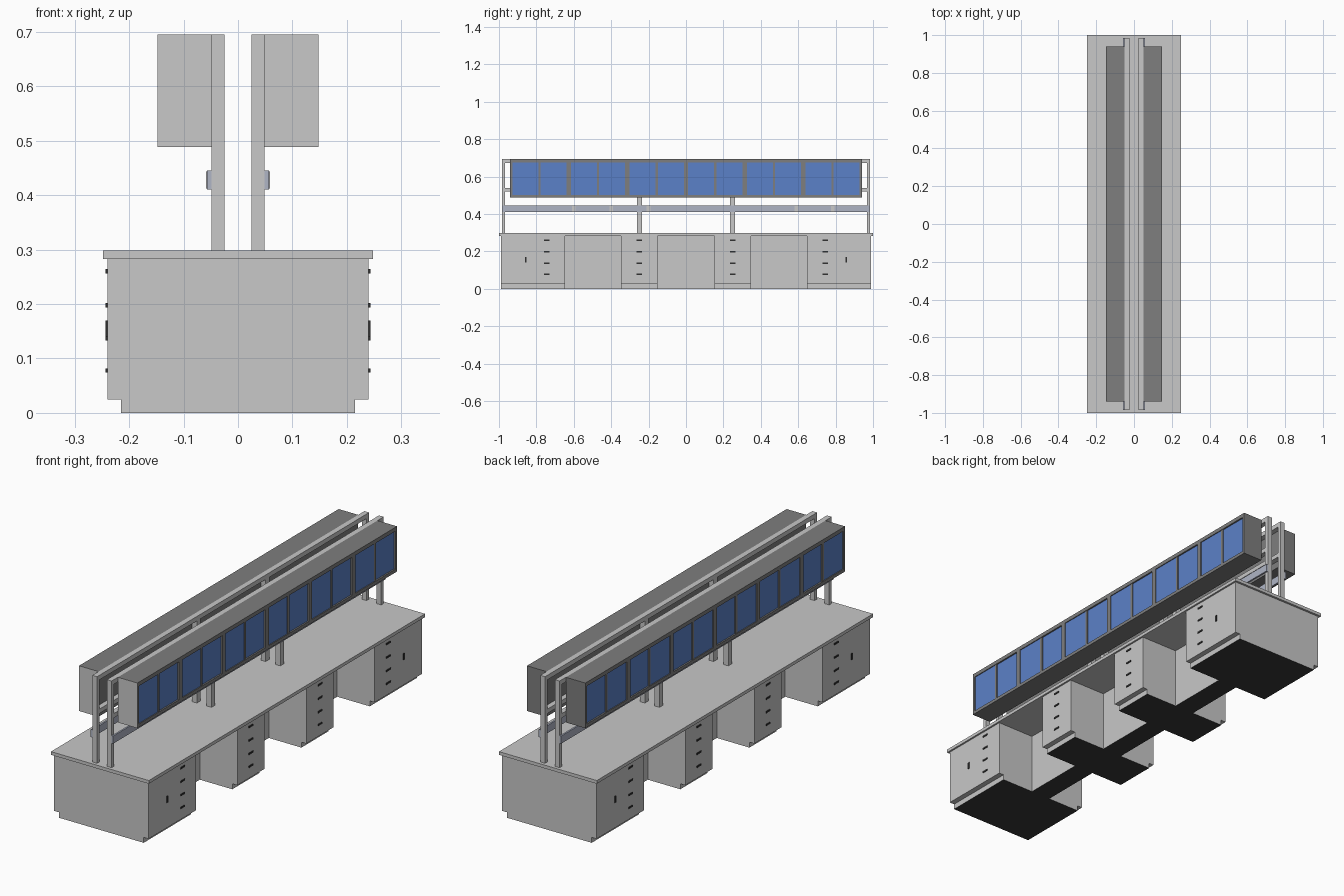
import bpy
import bmesh

cube = bpy.data.objects.get("Cube")
if cube:
    bpy.data.objects.remove(cube, do_unlink=True)


def material(name, color):
    m = bpy.data.materials.new(name)
    m.use_nodes = True
    m.diffuse_color = (*color, 1)
    bsdf = next(n for n in m.node_tree.nodes if n.type == 'BSDF_PRINCIPLED')
    bsdf.inputs["Base Color"].default_value = (*color, 1)
    return m


light = material("light grey laminate", (0.58, 0.58, 0.58))
grey = material("cabinet grey", (0.21, 0.21, 0.21))
blue = material("blue glass", (0.105, 0.22, 0.58))
trunk = material("bluish trunking", (0.43, 0.46, 0.56))
black = material("dark base", (0.04, 0.04, 0.04))
handle = material("dark handle", (0.03, 0.03, 0.03))


def add_object(name, bm, mats, mirror):
    bmesh.ops.recalc_face_normals(bm, faces=bm.faces)
    mesh = bpy.data.meshes.new(name)
    bm.to_mesh(mesh)
    bm.free()
    for m in mats:
        mesh.materials.append(m)
    ob = bpy.data.objects.new(name, mesh)
    bpy.context.collection.objects.link(ob)
    if mirror:
        ob.modifiers.new("Mirror", 'MIRROR')
    return ob


def box(name, x, y, z, mat, mirror=True):
    """Box from (low, high) pairs, mirrored to the other bench side."""
    bm = bmesh.new()
    bmesh.ops.create_cube(bm, size=1)
    for v in bm.verts:
        v.co = [lo + (c + 0.5) * (hi - lo) for c, (lo, hi) in zip(v.co, (x, y, z))]
    return add_object(name, bm, [mat], mirror)


def paint(ob, mat, rule):
    """Give a second material to the faces that meet a rule."""
    ob.data.materials.append(mat)
    for p in ob.data.polygons:
        if rule(p):
            p.material_index = 1


def is_floor(p):
    return p.normal.z < -0.5 and p.center.z < 0.01


# Worktop
TOP_Z, UNDER_Z = 0.298, 0.283
box("worktop", (-0.248, 0.248), (-1, 1), (UNDER_Z, TOP_Z), light, False)

# Pedestals: toe-kick profile extruded along the bench
W, TOE, KICK = 0.24, 0.215, 0.025
half = [(TOE, 0), (TOE, KICK), (W, KICK), (W, UNDER_Z)]
profile = half + [(-x, z) for x, z in reversed(half)]
spans = [(-0.99, -0.647), (-0.348, -0.152), (0.152, 0.348), (0.647, 0.99)]
for i, (y0, y1) in enumerate(spans):
    bm = bmesh.new()
    face = bm.faces.new([bm.verts.new((x, y0, z)) for x, z in profile])
    ext = bmesh.ops.extrude_face_region(bm, geom=[face])
    for g in ext["geom"]:
        if isinstance(g, bmesh.types.BMVert):
            g.co.y = y1
    ob = add_object(f"pedestal_{i + 1}", bm, [light], False)
    paint(ob, black, is_floor)

# Central spine wall across the knee spaces
for i in range(3):
    ob = box(f"spine_{i + 1}", (-0.05, 0.05), (spans[i][1], spans[i + 1][0]),
             (0, UNDER_Z), light, False)
    paint(ob, black, is_floor)

# Drawer and door handles
HX = (W, W + 0.003)
for y in (-0.745, -0.25, 0.25, 0.745):
    for z in (0.078, 0.137, 0.198, 0.26):
        box("drawer_handle", HX, (y - 0.015, y + 0.015), (z - 0.004, z + 0.004), handle)
for y in (-0.857, 0.857):
    box("door_handle", HX, (y - 0.005, y + 0.005), (0.14, 0.17), handle)

# Uprights and long rails
TOP = 0.695
PX = (0.025, 0.049)
for y, w in ((-0.976, 0.018), (-0.249, 0.026), (0.249, 0.026), (0.976, 0.018)):
    box("upright", PX, (y - w / 2, y + w / 2), (TOP_Z, TOP), light)
for name, z0, z1 in (("top_rail", 0.674, TOP), ("middle_rail", 0.52, 0.54)):
    box(name, PX, (-0.967, 0.967), (z0, z1), light)

# Service trunking with sockets
box("service_trunking", (0.049, 0.057), (-0.985, 0.985), (0.41, 0.445), trunk)
for y in (-0.6, -0.4, -0.2, 0.59, 0.785):
    box("socket", (0.057, 0.059), (y - 0.01, y + 0.01), (0.412, 0.443), light)

# Wall cabinets
L, BOTTOM, BACK, FRONT = 0.94, 0.488, 0.138, 0.148


def faces_front(p):
    return p.normal.y < -0.5


shell = box("wall_cabinet", (0.049, BACK), (-L, L), (BOTTOM, TOP), grey)
paint(shell, light, faces_front)

# Frame rails and stiles around the sliding doors
FX = (BACK, FRONT)
Z0, Z1 = 0.503, 0.677
for name, z in (("lower_frame", (BOTTOM, Z0)), ("upper_frame", (Z1, TOP))):
    paint(box(name, FX, (-L, L), z, grey), light, faces_front)
UNIT = 2 * L / 6
for i in range(7):
    y = -L + i * UNIT
    ob = box("unit_stile", FX, (max(y - 0.012, -L), min(y + 0.012, L)), (Z0, Z1), grey)
    if i == 0:
        paint(ob, light, faces_front)

# Glass doors, one of each pair set slightly further back
for i in range(6):
    a, b = -L + i * UNIT + 0.012, -L + (i + 1) * UNIT - 0.012
    mid = (a + b) / 2
    box("meeting_stile", (BACK, 0.146), (mid - 0.006, mid + 0.006), (Z0, Z1), grey)
    box("glass_door_a", (BACK, 0.144), (a, mid - 0.006), (Z0, Z1), blue)
    box("glass_door_b", (BACK, 0.141), (mid + 0.006, b), (Z0, Z1), blue)
